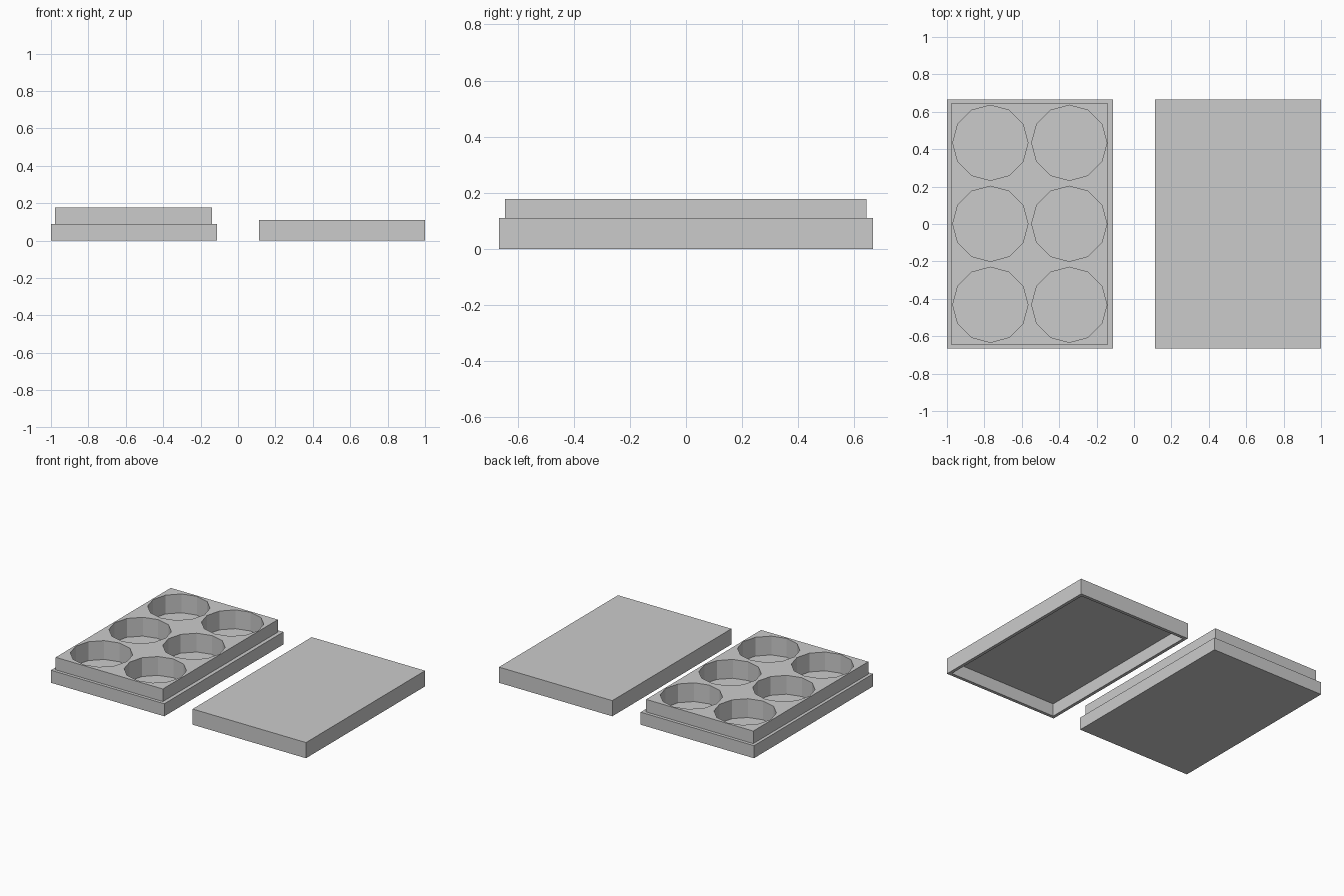
import bpy, bmesh, math
from mathutils import Matrix

if "Cube" in bpy.data.objects:
    bpy.data.objects.remove(bpy.data.objects["Cube"])


def finish(name, bm):
    bmesh.ops.recalc_face_normals(bm, faces=bm.faces[:])
    me = bpy.data.meshes.new(name)
    bm.to_mesh(me)
    bm.free()
    ob = bpy.data.objects.new(name, me)
    bpy.context.collection.objects.link(ob)
    return ob


def rect_loft(name, rings):
    """Stack of rectangles (x0, x1, y0, y1, z) bridged in order and capped."""
    bm = bmesh.new()
    loops = [[bm.verts.new(p) for p in ((x0, y0, z), (x1, y0, z), (x1, y1, z), (x0, y1, z))]
             for x0, x1, y0, y1, z in rings]
    for a, b in zip(loops, loops[1:]):
        for i in range(4):
            j = (i + 1) % 4
            bm.faces.new((a[i], a[j], b[j], b[i]))
    bm.faces.new(loops[0])
    bm.faces.new(loops[-1])
    return finish(name, bm)


W, IN, OUT = 0.6667, 0.1111, 1.0   # half depth, inner and outer x of each half
RIM = 0.0222                       # wall thickness

# Tray with a stepped lip
base = (-OUT, -IN, -W, W)
lip = (-0.978, -0.138, -0.6445, 0.6435)
tray = rect_loft("tray", [base + (0,), base + (0.0889,), lip + (0.0889,), lip + (0.1778,)])

# Six twelve-sided wells cut into the tray
bm = bmesh.new()
FLOOR, TOP = 0.0444, 0.25
for x in (-0.768, -0.346):
    for y in (-0.432, 0.001, 0.434):
        bmesh.ops.create_cone(bm, cap_ends=True, segments=12, radius1=0.201, radius2=0.201,
                              depth=TOP - FLOOR,
                              matrix=Matrix.Translation((x, y, (TOP + FLOOR) / 2)))
cutter = finish("well_cutter", bm)
cutter.hide_render = True
mod = tray.modifiers.new("wells", 'BOOLEAN')
mod.operation = 'DIFFERENCE'
mod.solver = 'EXACT'
mod.object = cutter
bpy.context.view_layer.objects.active = tray
tray.select_set(True)
bpy.ops.object.modifier_apply(modifier=mod.name)
bpy.data.objects.remove(cutter)

# Hollow lid, open underneath
outer = (IN, OUT, -W, W)
inner = (IN + RIM, OUT - RIM, -W + RIM, W - RIM)
rect_loft("lid", [inner + (0.0889,), inner + (0,), outer + (0,), outer + (0.1111,)])
